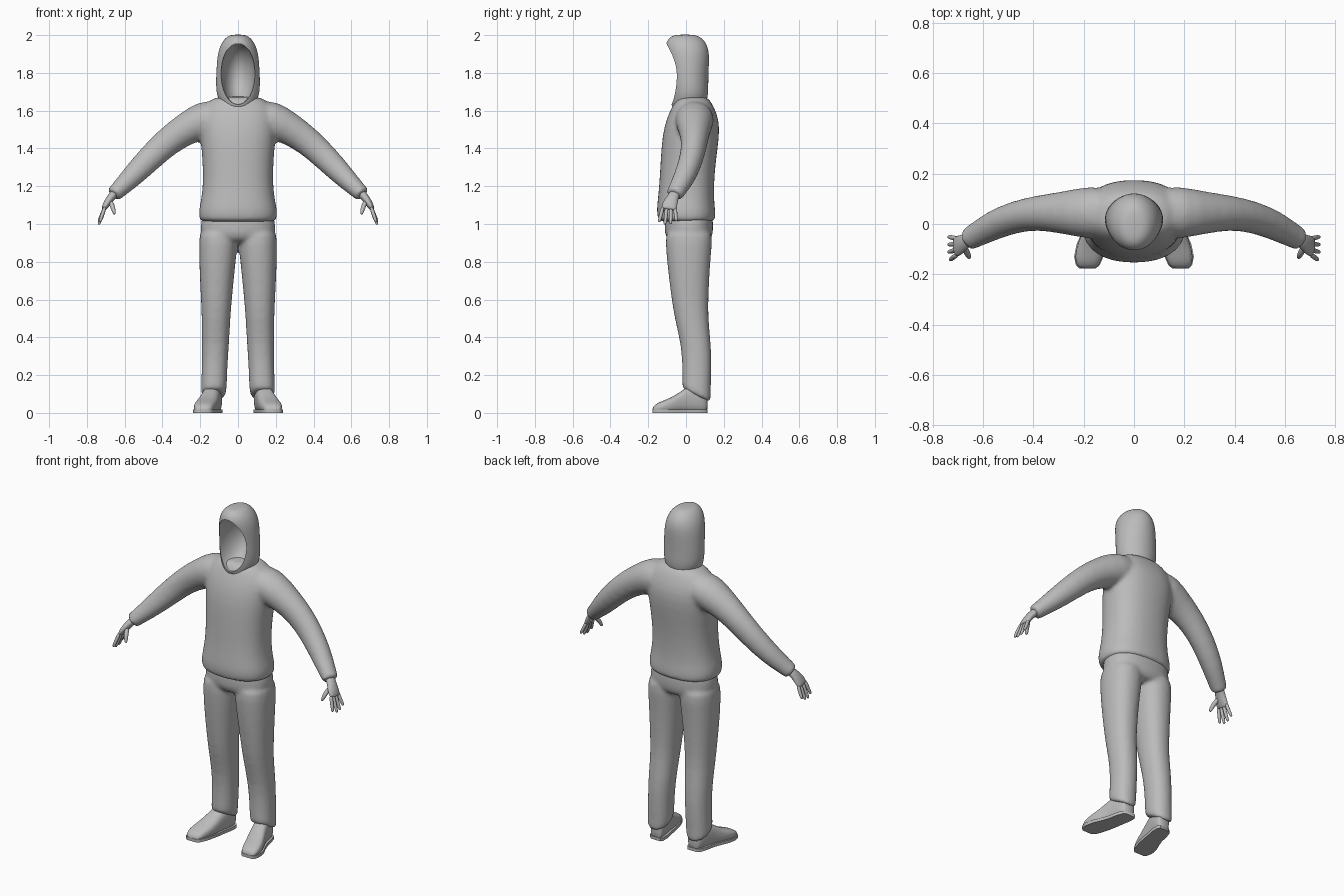
import bpy, bmesh, math
from mathutils import Vector

if "Cube" in bpy.data.objects:
    bpy.data.objects.remove(bpy.data.objects["Cube"])

grey = bpy.data.materials.new("plain grey")
grey.use_nodes = True
grey.diffuse_color = (0.5, 0.5, 0.5, 1)
grey.node_tree.nodes["Principled BSDF"].inputs["Base Color"].default_value = (0.5, 0.5, 0.5, 1)


def loft(bm, rings, power=1.0, segments=20):
    """Skin a list of (centre, u, v) rings and cap both ends."""
    loops = []
    for c, u, v in rings:
        loop = []
        for i in range(segments):
            a = 2 * math.pi * i / segments
            cu, sv = [math.copysign(abs(t) ** power, t) for t in (math.cos(a), math.sin(a))]
            loop.append(bm.verts.new(Vector(c) + u * cu + v * sv))
        loops.append(loop)
    for a, b in zip(loops, loops[1:]):
        for i in range(segments):
            j = (i + 1) % segments
            bm.faces.new((a[i], a[j], b[j], b[i]))
    bm.faces.new(loops[0])
    bm.faces.new(loops[-1])


def level(rows, x=0.0):
    """Horizontal rings from rows of (z, half width, front y, back y)."""
    return [((x, (f + b) / 2, z), Vector((w, 0, 0)), Vector((0, (b - f) / 2, 0)))
            for z, w, f, b in rows]


def along(path, side):
    """Rings square to a path of (x, y, z, thickness, breadth), mirrored by side."""
    pts = [Vector((p[0] * side, p[1], p[2])) for p in path]
    rings = []
    for i, p in enumerate(path):
        t = (pts[min(i + 1, len(pts) - 1)] - pts[max(i - 1, 0)]).normalized()
        v = Vector((0, 1, 0))
        v = (v - t * v.dot(t)).normalized()
        rings.append((pts[i], v.cross(t) * p[3], v * p[4]))
    return rings


def finish(name, bm, subdivide=1, voxel=0, smooth=0, cutter=None, angle=50):
    """Turn the bmesh into a shaded object with its modifiers baked in."""
    bmesh.ops.recalc_face_normals(bm, faces=bm.faces)
    ob = bpy.data.objects.new(name, bpy.data.meshes.new(name))
    bm.to_mesh(ob.data)
    bm.free()
    bpy.context.collection.objects.link(ob)
    ob.data.materials.append(grey)
    if subdivide:
        ob.modifiers.new("round", "SUBSURF").levels = subdivide
    if voxel:
        ob.modifiers.new("fuse", "REMESH").voxel_size = voxel
    if smooth:
        ob.modifiers.new("soften", "SMOOTH").iterations = smooth
    if cutter:
        cut = ob.modifiers.new("opening", "BOOLEAN")
        cut.operation, cut.object, cut.solver = "DIFFERENCE", cutter, "EXACT"
    bpy.context.view_layer.update()
    baked = bpy.data.meshes.new_from_object(ob.evaluated_get(bpy.context.evaluated_depsgraph_get()))
    ob.modifiers.clear()
    ob.data = baked
    baked.materials.clear()
    baked.materials.append(grey)
    bpy.ops.object.select_all(action="DESELECT")
    ob.select_set(True)
    bpy.context.view_layer.objects.active = ob
    bpy.ops.object.shade_smooth_by_angle(angle=math.radians(angle))
    return ob


# Sweater: body and both sleeves fused into one garment
bm = bmesh.new()
loft(bm, level([
    (1.01, .198, -.138, .148), (1.02, .208, -.15, .158), (1.07, .212, -.158, .158),
    (1.12, .198, -.152, .15), (1.22, .186, -.142, .15), (1.34, .19, -.136, .16),
    (1.46, .202, -.128, .178), (1.55, .208, -.108, .178), (1.62, .19, -.076, .15),
    (1.665, .14, -.05, .122), (1.675, .09, -.03, .1)]), power=.85)
for s in (1, -1):
    loft(bm, along([
        (.08, .045, 1.57, .09, .10), (.18, .045, 1.553, .105, .108), (.28, .045, 1.502, .085, .085),
        (.38, .045, 1.432, .076, .07), (.47, .03, 1.345, .07, .064), (.56, -.005, 1.252, .06, .06),
        (.63, -.045, 1.183, .046, .05), (.655, -.058, 1.16, .044, .047),
        (.662, -.062, 1.153, .042, .045)], s))
finish("sweater", bm, 1, .011, 8)

# Trousers: hips and both legs fused, hems lower at the heel
bm = bmesh.new()
loft(bm, level([
    (1.06, .18, -.105, .135), (1.04, .192, -.112, .143), (.98, .203, -.116, .146),
    (.93, .198, -.112, .142), (.895, .13, -.075, .115)]), power=.85)
for s in (1, -1):
    legs = [((s * (i + o) / 2, (f + b) / 2, z), Vector(((o - i) / 2, 0, 0)),
             Vector((0, (b - f) / 2, t * (b - f) / 2)))
            for z, i, o, f, b, t in [
                (.99, .0, .205, -.11, .142, 0), (.9, .0, .208, -.11, .14, 0),
                (.78, .014, .206, -.1, .128, 0), (.62, .03, .198, -.08, .12, 0),
                (.5, .04, .192, -.062, .118, 0), (.36, .047, .192, -.026, .134, 0),
                (.24, .056, .192, -.02, .136, 0), (.14, .058, .196, -.02, .132, -.3),
                (.1, .064, .196, -.02, .132, -.5), (.09, .068, .19, -.018, .13, -.5)]]
    loft(bm, legs, power=.9)
finish("trousers", bm, 1, .011, 6)

# Hood: a rounded shell hollowed by a hidden egg-shaped cutter
bpy.ops.mesh.primitive_uv_sphere_add(segments=40, ring_count=24, location=(0, -.075, 1.795))
cutter = bpy.context.object
cutter.scale = (.091, .165, .162)
cutter.hide_render = True
bm = bmesh.new()
loft(bm, level([
    (1.61, .06, -.07, .08), (1.625, .085, -.078, .1), (1.68, .115, -.08, .12),
    (1.75, .118, -.084, .118), (1.84, .114, -.094, .122), (1.91, .107, -.108, .124),
    (1.96, .088, -.108, .108), (1.992, .06, -.085, .075), (2.003, .03, -.05, .04)]), segments=24)
finish("hood", bm, 2, cutter=cutter)
bpy.data.objects.remove(cutter)

for s, label in ((1, "left"), (-1, "right")):
    # Hand: flat palm, four fingers and a thumb
    bm = bmesh.new()
    loft(bm, along([
        (.645, -.052, 1.17, .025, .03), (.67, -.068, 1.145, .022, .03),
        (.69, -.082, 1.115, .021, .04), (.706, -.09, 1.088, .016, .043),
        (.712, -.092, 1.076, .012, .04)], s), segments=12)
    for k, reach in enumerate((.92, 1.08, 1.05, .85)):
        y = -.122 + k * .021
        tip = y + (1.5 - k) * -.009 - .006
        loft(bm, along([
            (.703, y, 1.095, .011, .011), (.718, (y + tip) / 2, 1.088 - .04 * reach, .011, .011),
            (.735 - .006 * (k == 0), tip, 1.088 - .078 * reach, .009, .009),
            (.738 - .006 * (k == 0), tip, 1.088 - .085 * reach, .005, .005)], s), segments=8)
    loft(bm, along([
        (.677, -.085, 1.125, .014, .014), (.665, -.115, 1.095, .014, .014),
        (.656, -.13, 1.065, .011, .011), (.653, -.134, 1.05, .006, .006)], s), segments=8)
    finish(label + "_hand", bm)

    # Shoe: rounded upper, flattened underneath, toe turned out
    bm = bmesh.new()
    rows = [(-.178, .185, .03, .025), (-.165, .184, .045, .045), (-.13, .18, .056, .062),
            (-.08, .168, .058, .08), (-.03, .152, .052, .112), (.01, .142, .048, .142),
            (.06, .132, .048, .145), (.1, .125, .042, .13), (.115, .122, .03, .1)]
    loft(bm, [((s * x, y, h / 2), Vector((w, 0, 0)), Vector((0, 0, h / 2)))
              for y, x, w, h in rows], power=.75)
    finish(label + "_shoe", bm)

    # Sole: thin slab following the shoe outline
    bm = bmesh.new()
    outline = ([(s * (x + w * 1.04), y) for y, x, w, h in rows] +
               [(s * (x - w * 1.04), y) for y, x, w, h in reversed(rows)])
    base = bm.faces.new([bm.verts.new((x, y, 0)) for x, y in outline])
    top = bmesh.ops.extrude_face_region(bm, geom=[base])["geom"]
    bmesh.ops.translate(bm, vec=(0, 0, .018), verts=[v for v in top if isinstance(v, bmesh.types.BMVert)])
    finish(label + "_sole", bm, 0)
